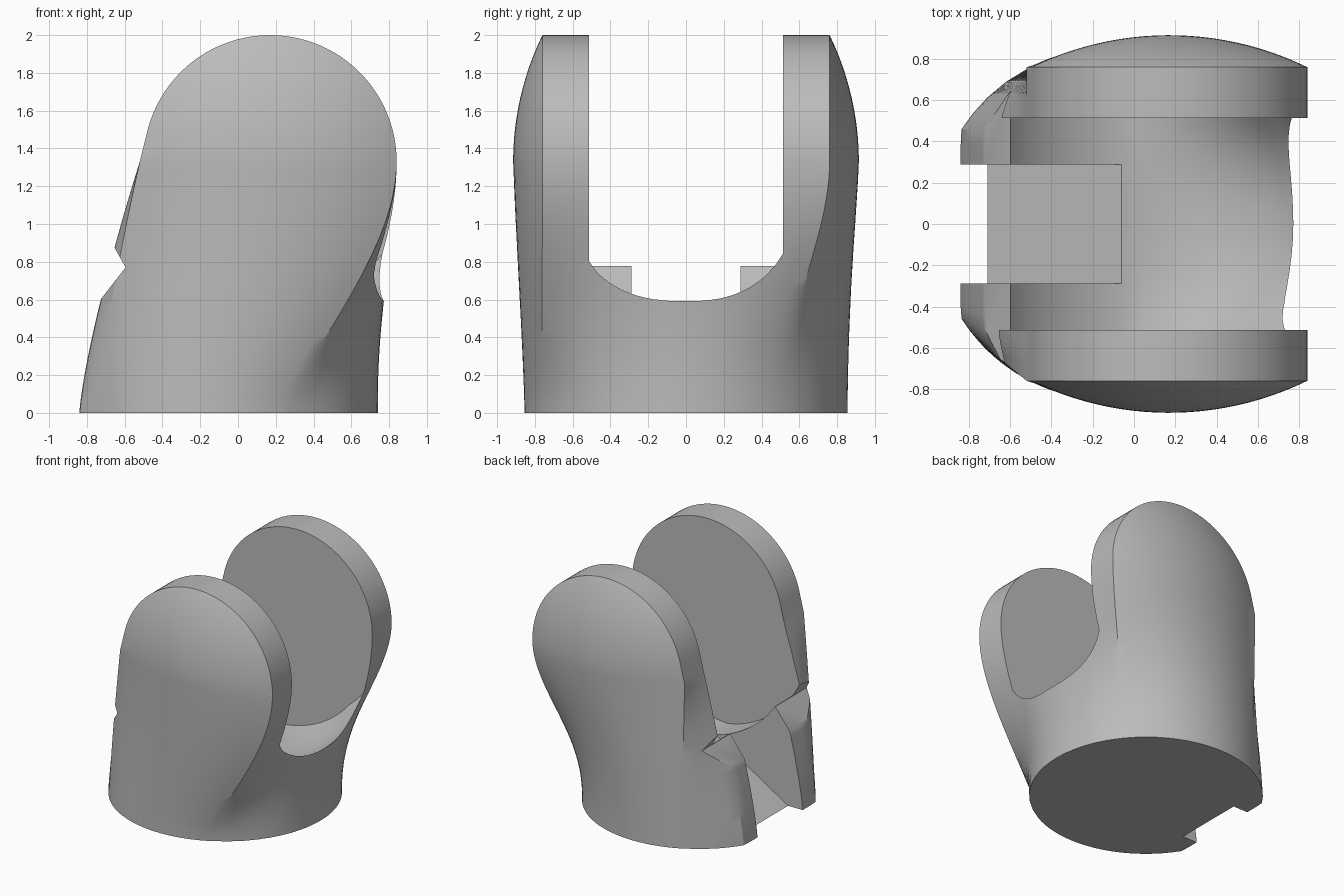
import bpy, bmesh
from math import sin, cos, pi, sqrt, radians, asin

old = bpy.data.objects.get("Cube")
if old:
    bpy.data.objects.remove(old, do_unlink=True)

PIVOT_X, PIVOT_Z, EYE_R = 0.17, 1.33, 0.67      # rounded arm ends
BASE_X, BASE_R, FLAT_X = -0.115, 0.855, -0.84   # round foot with a flat
EDGE_Y, DOME_R = 0.76, 1.525                    # domed outer cheeks
GAP, CLEAR_R = 0.513, 0.93                      # opening between the arms
# where each arm edge meets the foot circle, keyed by the sign of y
RIGHT_Y = {1: 0.53, -1: 0.765}
LEFT_Y = {1: 0.765, -1: 0.575}

grey = bpy.data.materials.new("plain_grey")
grey.use_nodes = True
grey.diffuse_color = (0.5, 0.5, 0.5, 1)
grey.node_tree.nodes["Principled BSDF"].inputs["Base Color"].default_value = (0.5, 0.5, 0.5, 1)


def loft(name, rings):
    """Skin a stack of closed rings and cap both ends."""
    bm = bmesh.new()
    loops = [[bm.verts.new(p) for p in ring] for ring in rings]
    for a, b in zip(loops, loops[1:]):
        for i in range(len(a)):
            j = (i + 1) % len(a)
            bm.faces.new((a[i], a[j], b[j], b[i]))
    bm.faces.new(loops[0][::-1])
    bm.faces.new(loops[-1])
    bmesh.ops.recalc_face_normals(bm, faces=bm.faces)
    mesh = bpy.data.meshes.new(name)
    bm.to_mesh(mesh)
    bm.free()
    mesh.materials.append(grey)
    ob = bpy.data.objects.new(name, mesh)
    bpy.context.collection.objects.link(ob)
    return ob


def prism(name, profile, half_width):
    return loft(name, [[(x, y, z) for x, z in profile] for y in (-half_width, half_width)])


def mix(a, b, t):
    return a + (b - a) * t


def section(z):
    """Horizontal outline, from the round foot to the flat-sided arm ends."""
    dz = max(0, z - PIVOT_Z)
    h = min(1, z / PIVOT_Z)
    ease = h * h * (3 - 2 * h)
    t_left = h ** 1.3
    w = sqrt(EYE_R ** 2 - dz ** 2)
    # the left side leaves the round end on a sloping tangent
    w_left = max(w, 0.647 + 0.25 * (1.503 - max(z, PIVOT_Z))) if z < 1.503 else w

    def t_right(f):
        return ease ** (1.3 - 0.6 * max(0, (-f - 0.6) / 0.4))

    # narrow sides
    n = 20
    right, left = [], []
    for i in range(n + 1):
        f = 2 * i / n - 1
        sign = 1 if f > 0 else -1
        yb = f * RIGHT_Y[sign]
        t = t_right(f)
        right.append((mix(BASE_X + sqrt(BASE_R ** 2 - yb ** 2), PIVOT_X + w, t),
                      mix(yb, f * EDGE_Y, t), z))
        yb = f * LEFT_Y[sign]
        xb = max(FLAT_X, BASE_X - sqrt(BASE_R ** 2 - yb ** 2))
        left.append((mix(xb, PIVOT_X - w_left, t_left), mix(yb, f * EDGE_Y, t_left), z))

    # broad domed cheek, from right to left
    def cheek(sign):
        a0, a1 = asin(RIGHT_Y[sign] / BASE_R), pi - asin(LEFT_Y[sign] / BASE_R)
        pts = []
        m = 24
        for i in range(1, m):
            s = i / m
            t = mix(t_right(sign), t_left, s)
            a = mix(a0, a1, s)
            dx = mix(w, -w_left, s)
            reach = min(abs(dx), w)
            dome = EDGE_Y + sqrt(DOME_R ** 2 - reach ** 2 - dz ** 2) - sqrt(DOME_R ** 2 - EYE_R ** 2)
            pts.append((mix(BASE_X + BASE_R * cos(a), PIVOT_X + dx, t),
                        sign * mix(BASE_R * sin(a), dome, t), z))
        return pts

    return right + cheek(1) + left[::-1] + cheek(-1)[::-1]


heights = [PIVOT_Z * i / 28 for i in range(29)]
heights += [PIVOT_Z + EYE_R * sin(radians(89 * i / 24)) for i in range(1, 25)]
body = loft("fork_body", [section(z) for z in heights])


# clearance between the arms, with rounded corners towards one side
def clearance_ring(y):
    ring = []
    for i in range(96):
        a = 2 * pi * i / 96
        rise = min(1, max(0, (cos(a) + 0.22) / 0.84))
        r = CLEAR_R - 0.18 * rise * abs(y / GAP) ** 2.3
        ring.append((PIVOT_X + r * cos(a), y, 1.3 + r * sin(a)))
    return ring


clearance = loft("arm_gap_cutter", [clearance_ring(GAP * (i / 12 - 1)) for i in range(25)])

# sloping slot in the foot and a shallow notch above it
slot = prism("slot_cutter", [(-0.71, 0), (-0.06, 0.4), (-0.06, 1.2), (-1.1, 1.2), (-1.1, -0.24)], 0.288)
notch = prism("notch_cutter", [(-0.595, 0.77), (-0.64, 0.85), (-0.9, 1.31), (-0.9, 0.38)], 1)

bpy.context.view_layer.objects.active = body
for cutter in (clearance, slot, notch):
    cutter.hide_render = True
    mod = body.modifiers.new(cutter.name, "BOOLEAN")
    mod.operation = "DIFFERENCE"
    mod.solver = "EXACT"
    mod.object = cutter
    bpy.ops.object.modifier_apply(modifier=mod.name)
    bpy.data.objects.remove(cutter, do_unlink=True)

bpy.ops.object.select_all(action="DESELECT")
body.select_set(True)
bpy.ops.object.shade_smooth_by_angle(angle=radians(30))
